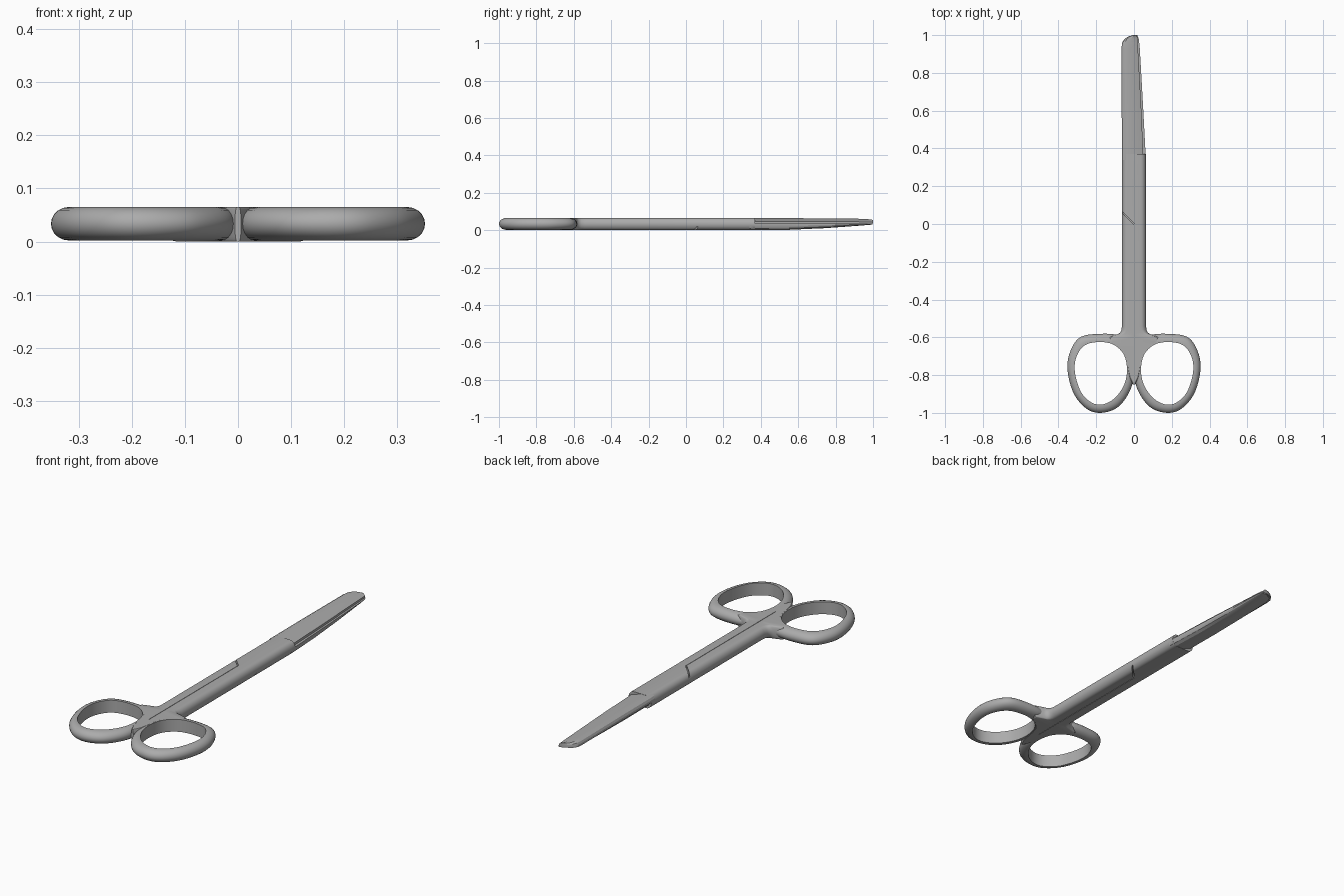
import bpy, bmesh
from math import sin, cos, pi, radians, hypot, atan2
from mathutils import Vector

cube = bpy.data.objects.get("Cube")
if cube:
    bpy.data.objects.remove(cube, do_unlink=True)

steel = bpy.data.materials.new("brushed steel grey")
steel.use_nodes = True
GREY = (0.41, 0.41, 0.41, 1)
steel.diffuse_color = GREY
steel.node_tree.nodes["Principled BSDF"].inputs["Base Color"].default_value = GREY

H = 0.065   # overall thickness
MID = 0.035  # plane where the two blades meet


def loft(name, loops, ring=False, angle=35):
    """Skin a row of equal-length cross-sections; a ring closes on itself."""
    bm = bmesh.new()
    rows = [[bm.verts.new(p) for p in loop] for loop in loops]
    n = len(rows[0])
    pairs = list(zip(rows, rows[1:])) + ([(rows[-1], rows[0])] if ring else [])
    for a, b in pairs:
        for i in range(n):
            j = (i + 1) % n
            bm.faces.new((a[i], a[j], b[j], b[i]))
    if not ring:
        bm.faces.new(rows[0])
        bm.faces.new(rows[-1])
    bmesh.ops.recalc_face_normals(bm, faces=bm.faces)
    mesh = bpy.data.meshes.new(name)
    bm.to_mesh(mesh)
    bm.free()
    mesh.materials.append(steel)
    ob = bpy.data.objects.new(name, mesh)
    bpy.context.collection.objects.link(ob)
    smooth(ob, angle)
    return ob


def smooth(ob, angle=35):
    bpy.ops.object.select_all(action='DESELECT')
    ob.select_set(True)
    bpy.context.view_layer.objects.active = ob
    bpy.ops.object.shade_smooth_by_angle(angle=radians(angle))


def closed_spline(pts, steps=8):
    """Closed Catmull-Rom curve through 2D points."""
    pts = [Vector(p) for p in pts]
    n, out = len(pts), []
    for i in range(n):
        a, b, c, d = (pts[(i + k) % n] for k in (-1, 0, 1, 2))
        for s in range(steps):
            t = s / steps
            out.append(0.5 * (2 * b + (c - a) * t + (2 * a - 5 * b + 4 * c - d) * t * t
                              + (3 * b - a - 3 * c + d) * t ** 3))
    return out


# Finger rings: vertical inner wall, rounded outer side
hole = closed_spline([(0.19, -0.625), (0.265, -0.645), (0.307, -0.71), (0.312, -0.79),
                      (0.28, -0.89), (0.225, -0.945), (0.165, -0.955), (0.1, -0.92),
                      (0.052, -0.85), (0.037, -0.77), (0.055, -0.69), (0.11, -0.638)])
rim = closed_spline([(0.19, -0.582), (0.29, -0.603), (0.343, -0.69), (0.35, -0.79),
                     (0.315, -0.905), (0.245, -0.982), (0.165, -0.999), (0.08, -0.965),
                     (0.018, -0.875), (0.001, -0.77), (0.015, -0.66), (0.075, -0.592)])
for side, name in ((1, "left_finger_ring"), (-1, "right_finger_ring")):
    loops = []
    for q, p in zip(hole, rim):
        section = [(side * q.x, q.y, 0.002), (side * q.x, q.y, H)]
        for k in range(11):
            a = pi / 2 - pi * k / 10
            xy = q.lerp(p, 0.12 + 0.88 * cos(a))
            section.append((side * xy.x, xy.y, H / 2 + 0.001 + (H / 2 - 0.001) * sin(a)))
        loops.append(section)
    loft(name, loops, ring=True)


# Shank: rounded bar that flares into the palm between the rings
def bar_section(y, w, r):
    pts = []
    for side in (1, -1):
        for k in range(13):
            a = side * (pi / 2 - pi * k / 12)
            pts.append((side * (w - r + r * cos(a)), y, H / 2 + H / 2 * sin(a)))
    return pts


stations = [(0.37, 0.064, 0.028), (-0.54, 0.064, 0.028), (-0.56, 0.066, 0.028),
            (-0.574, 0.072, 0.028), (-0.583, 0.085, 0.028), (-0.589, 0.11, 0.03),
            (-0.6, 0.14, 0.025), (-0.625, 0.125, 0.008), (-0.645, 0.092, 0.005),
            (-0.665, 0.072, 0.005), (-0.69, 0.052, 0.005), (-0.73, 0.04, 0.005),
            (-0.77, 0.034, 0.005), (-0.81, 0.026, 0.005), (-0.85, 0.006, 0.004)]
shank = loft("shank", [bar_section(*s) for s in stations])


# Fine seams where the two halves cross, on the top and turned over below
def groove(a, b, width, z0, z1):
    d = Vector((b[0] - a[0], b[1] - a[1]))
    side = Vector((-d.y, d.x)).normalized() * width / 2
    corners = [Vector(a) + side, Vector(b) + side, Vector(b) - side, Vector(a) - side]
    return loft("seam_cutter", [[(c.x, c.y, z) for c in corners] for z in (z0, z1)])


cutters = []
for s, low, high in ((-1, H - 0.02, H + 0.02), (1, -0.02, 0.02)):
    cutters.append(groove((s * 0.08, 0.08), (0, 0), 0.006, low, high))
    shallow = (H - 0.004, high) if s < 0 else (low, 0.004)
    cutters.append(groove((0, 0), (0, -0.72), 0.002, *shallow))
for cutter in cutters:
    cutter.hide_render = True
    mod = shank.modifiers.new("seam", 'BOOLEAN')
    mod.object = cutter
    mod.solver = 'EXACT'
    bpy.context.view_layer.objects.active = shank
    bpy.ops.object.modifier_apply(modifier=mod.name)
    bpy.data.objects.remove(cutter, do_unlink=True)
smooth(shank)


# Blades: a thick rounded back on one side, tapering to the cutting edge
def blade_section(y, back, edge, face, edge_z):
    v = edge - back
    return [(back, y, MID), (back, y, MID + (face - MID) * 0.4),
            (back + v * 0.05, y, MID + (face - MID) * 0.75),
            (back + v * 0.18, y, face), (back + v * 0.5, y, face),
            (edge, y, edge_z), (edge, y, MID)]


upper = [(0.34, -0.064, 0.05, 0.064, 0.047), (0.6, -0.065, 0.039, 0.064, 0.047),
         (0.93, -0.066, 0.021, 0.061, 0.045), (0.96, -0.063, 0.019, 0.06, 0.045),
         (0.98, -0.05, 0.018, 0.058, 0.044), (0.993, -0.03, 0.017, 0.056, 0.044),
         (1.0, -0.004, 0.015, 0.054, 0.044)]
lower = [(0.34, 0.063, -0.05, 0.001, 0.02), (0.55, 0.052, -0.052, 0.002, 0.02),
         (0.75, 0.041, -0.054, 0.011, 0.024), (0.94, 0.03, -0.056, 0.025, 0.03),
         (0.975, 0.026, -0.045, 0.028, 0.031), (0.998, 0.02, -0.006, 0.03, 0.032)]
loft("upper_blade", [blade_section(*s) for s in upper], angle=25)
loft("lower_blade", [blade_section(*s) for s in lower], angle=25)
